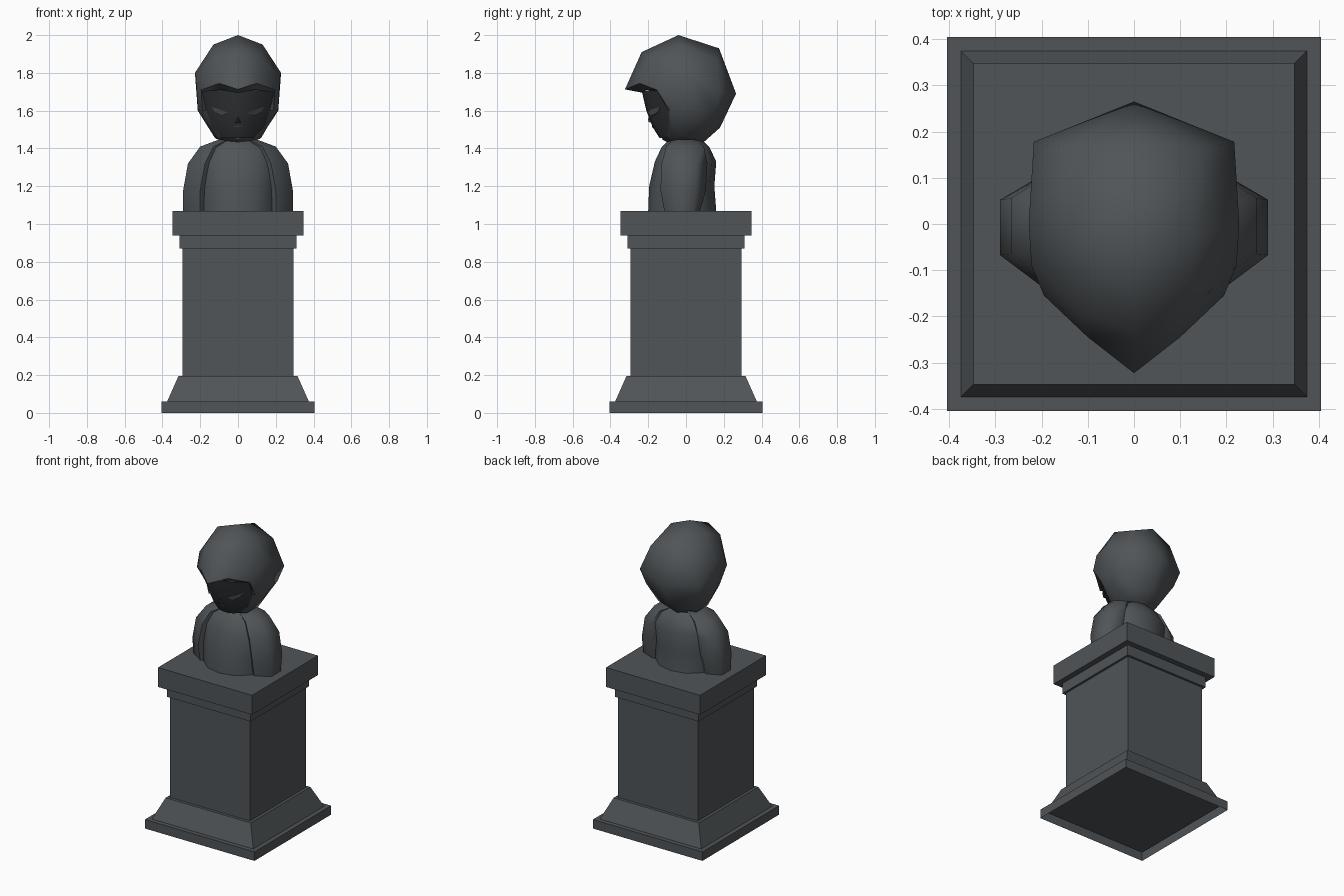
import bpy, bmesh, math
from mathutils import Vector

if "Cube" in bpy.data.objects:
    bpy.data.objects.remove(bpy.data.objects["Cube"])

def material(name, rgb):
    m = bpy.data.materials.new(name)
    m.diffuse_color = (*rgb, 1)
    m.use_nodes = True
    m.node_tree.nodes["Principled BSDF"].inputs["Base Color"].default_value = m.diffuse_color
    return m

STONE = material("dark_stone", (0.080, 0.090, 0.097))
SHADE = material("face_stone", (0.032, 0.036, 0.039))

def loft(name, rings, mat, smooth=None, caps="both", closed=True, away=None):
    """Skin through rings of equal point count; 'away' orients an open patch."""
    bm = bmesh.new()
    vs = [[bm.verts.new(p) for p in r] for r in rings]
    n = len(rings[0])
    for a, b in zip(vs, vs[1:]):
        for i in range(n if closed else n - 1):
            j = (i + 1) % n
            bm.faces.new((a[i], a[j], b[j], b[i]))
    if caps == "both":
        bm.faces.new(vs[0][::-1])
    if caps in ("both", "top"):
        bm.faces.new(vs[-1])
    bmesh.ops.remove_doubles(bm, verts=bm.verts[:], dist=0.0005)
    bmesh.ops.recalc_face_normals(bm, faces=bm.faces[:])
    if away:
        bm.normal_update()
        if sum(f.calc_area() * f.normal.dot(f.calc_center_median() - Vector(away))
               for f in bm.faces) < 0:
            bmesh.ops.reverse_faces(bm, faces=bm.faces[:])
    me = bpy.data.meshes.new(name)
    bm.to_mesh(me)
    bm.free()
    me.materials.append(mat)
    ob = bpy.data.objects.new(name, me)
    bpy.context.collection.objects.link(ob)
    if smooth:
        bpy.ops.object.select_all(action='DESELECT')
        ob.select_set(True)
        bpy.context.view_layer.objects.active = ob
        bpy.ops.object.shade_smooth_by_angle(angle=math.radians(smooth))
    return ob

def mirrored(half):
    """Half ring running from x=0 to x=0, completed on the other side."""
    return half + [(-x, y, z) for x, y, z in half[-2:0:-1]]

def oval(w, y0, y1, z, n):
    return [(w * math.cos(2 * math.pi * i / n),
             (y0 + y1) / 2 + (y1 - y0) / 2 * math.sin(2 * math.pi * i / n), z)
            for i in range(n)]

def square(w, z):
    return [(-w, -w, z), (w, -w, z), (w, w, z), (-w, w, z)]

# Pedestal: hollow base plate, then one stepped square profile
loft("base_plate", [square(.405, 0), square(.405, .06)], STONE, caps="top", away=(0, 0, 0))
loft("pedestal", [square(w, z) for w, z in [
    (.375, .06), (.315, .195), (.295, .195), (.295, .87), (.31, .87), (.31, .94),
    (.348, .94), (.348, 1.07)]], STONE, caps="top", away=(0, 0, .5))

# Torso
loft("torso", [oval(w, f, b, z, 12) for w, f, b, z in [
    (.205, -.20, .16, 1.07), (.21, -.195, .15, 1.20), (.22, -.165, .16, 1.33),
    (.18, -.13, .125, 1.405), (.10, -.095, .09, 1.44)]],
    STONE, 70, caps=None, away=(0, 0, 1.25))

# Upper arms and shoulders: six-sided tubes
for s, name in ((1, "right_arm"), (-1, "left_arm")):
    loft(name, [[(s * b, f * .5, z), (s * b, k * .5, z), (s * m, k, z),
                 (s * a, k * .5, z), (s * a, f * .5, z), (s * m, f, z)]
                for a, m, b, f, k, z in [
        (.13, .20, .29, -.115, .075, 1.07), (.13, .20, .29, -.135, .105, 1.18),
        (.09, .175, .265, -.13, .113, 1.32), (.05, .13, .20, -.105, .095, 1.41),
        (.0, .05, .10, -.07, .06, 1.447)]],
        STONE, 70, caps="top", away=(s * .2, 0, 1.25))

# Hood: arcs from crown to nape, running from the face opening to the back
inner = [(0, -.232, 1.695), (.09, -.212, 1.71), (.188, -.125, 1.70),
         (.168, -.092, 1.60), (.10, -.10, 1.472), (0, -.13, 1.45)]
rim = [(0, -.323, 1.713), (.10, -.245, 1.745), (.195, -.155, 1.71),
       (.188, -.085, 1.60), (.112, -.07, 1.45), (0, -.095, 1.43)]
front = [(0, -.235, 1.91), (.12, -.19, 1.88), (.222, -.09, 1.78),
         (.213, -.02, 1.61), (.125, -.02, 1.46), (0, -.02, 1.43)]
crown = [(0, -.04, 2.0), (.13, -.03, 1.95), (.228, .0, 1.80),
         (.213, .04, 1.60), (.115, .05, 1.45), (0, .05, 1.43)]
rear = [(0, .175, 1.93), (.145, .165, 1.87), (.217, .178, 1.70),
        (.185, .155, 1.60), (.12, .12, 1.49), (0, .09, 1.43)]
back = [(0, .265, 1.69)] * 4 + [(0, .18, 1.51)] * 2
loft("hood", [mirrored(r) for r in (inner, rim, front, crown, rear, back)],
     STONE, 65, caps=None, away=(0, 0, 1.7))

# Face filling the opening: level rows (centre y, cheek x/y, side x/y)
loft("face", [[(-x2, y2, z), (-x1, y1, z), (0, c, z), (x1, y1, z), (x2, y2, z)]
              for z, c, x1, y1, x2, y2 in [
    (1.455, -.14, .05, -.13, .085, -.10), (1.51, -.175, .07, -.155, .135, -.092),
    (1.60, -.210, .085, -.19, .172, -.088), (1.708, -.235, .09, -.215, .19, -.128)]],
    SHADE, 65, caps=None, closed=False, away=(0, .1, 1.6))

# Nose and mouth
loft("nose", [[(-.017, -.178, 1.535), (.017, -.178, 1.535), (0, -.195, 1.57)],
              [(-.006, -.198, 1.54), (.006, -.198, 1.54), (0, -.201, 1.555)]], SHADE)
loft("mouth", [[(-.03, y + .006, 1.517), (0, y, 1.511), (.03, y + .006, 1.517),
                (0, y, 1.522)] for y in (-.172, -.180)], SHADE)

# Eyes: thin slanted slits following the cheek bend
def cheek(x, z):
    y = -.210 + .235 * x if x < .085 else -.19 + 1.17 * (x - .085)
    return y - (z - 1.60) * .28

outline = [(.05, 1.588), (.087, 1.572), (.12, 1.59), (.14, 1.62), (.087, 1.603)]
for s, name in ((1, "right_eye"), (-1, "left_eye")):
    loft(name, [[(s * x, cheek(x, z) - d, z) for x, z in outline]
                for d in (-.002, .006)], STONE)
